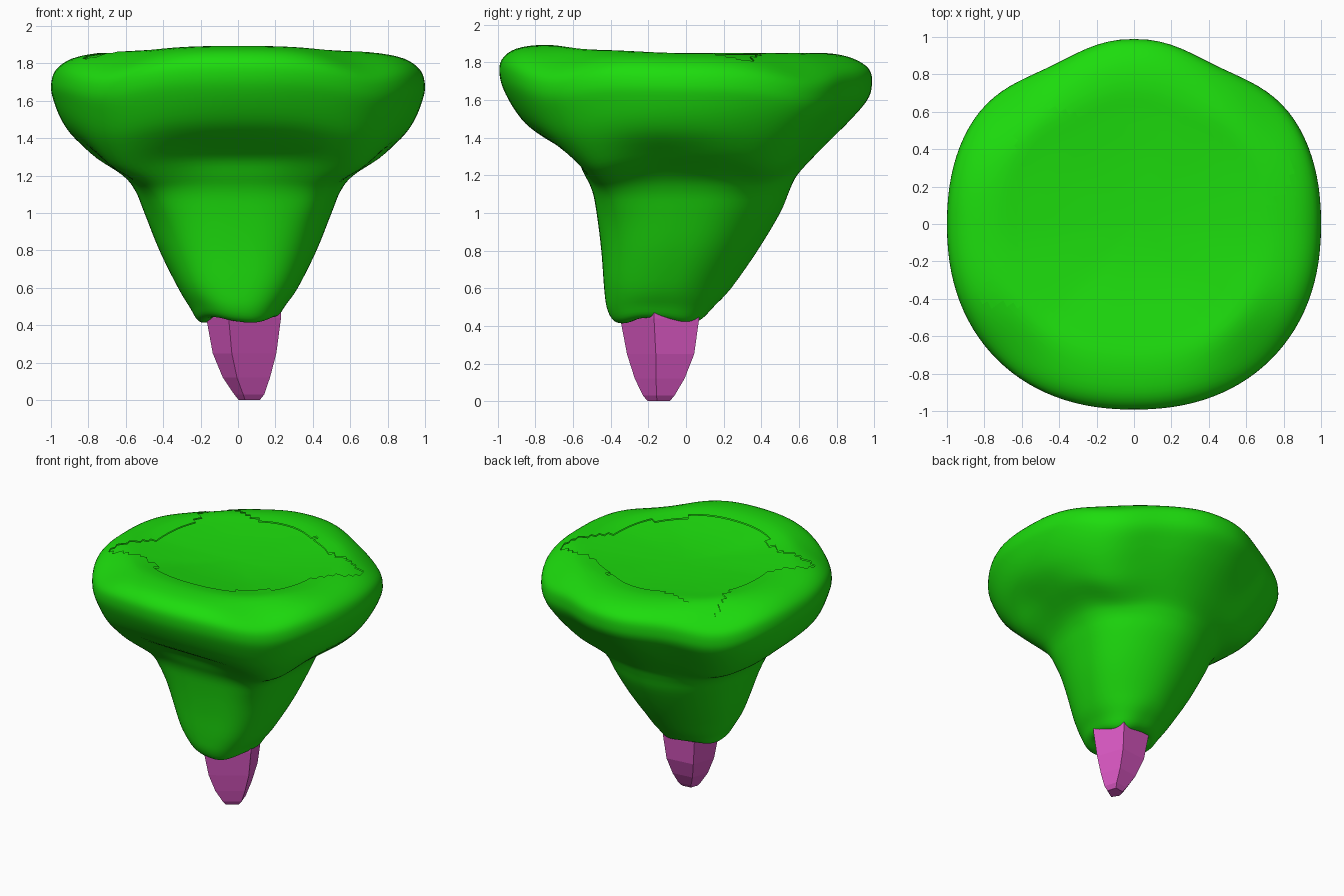
import bpy, bmesh, math

if "Cube" in bpy.data.objects:
    bpy.data.objects.remove(bpy.data.objects["Cube"])

# Section table from the stem hem up over the cap: z, half width in x, front y, back y
SECTIONS = [
    (0.46, 0.10, -0.24, -0.04), (0.43, 0.17, -0.33, 0.04), (0.44, 0.215, -0.385, 0.09),
    (0.50, 0.255, -0.42, 0.15), (0.60, 0.32, -0.435, 0.24), (0.80, 0.42, -0.45, 0.38),
    (1.00, 0.50, -0.475, 0.50), (1.12, 0.55, -0.50, 0.55), (1.20, 0.62, -0.55, 0.59),
    (1.30, 0.78, -0.65, 0.68), (1.40, 0.88, -0.77, 0.78), (1.50, 0.945, -0.88, 0.88),
    (1.60, 0.985, -0.96, 0.965), (1.68, 1.0, -0.99, 0.99), (1.765, 0.975, -0.98, 0.975),
    (1.825, 0.89, -0.90, 0.88), (1.85, 0.75, -0.74, 0.74), (1.84, 0.58, -0.58, 0.58),
    (1.828, 0.38, -0.38, 0.38), (1.822, 0.19, -0.19, 0.19), (1.82, 0.02, -0.02, 0.02),
]
SEGS, STEPS = 112, 4


def smooth(lo, hi, v):
    t = min(1, max(0, (v - lo) / (hi - lo)))
    return t * t * (3 - 2 * t)


def bump(angle, centre, width):
    d = (angle - centre + 180) % 360 - 180
    return math.exp(-(d / width) ** 2)


def spline(i, t):
    n = len(SECTIONS) - 1
    quad = [SECTIONS[min(n, max(0, i + k))] for k in (-1, 0, 1, 2)]
    return [0.5 * (2 * b + (c - a) * t + (2 * a - 5 * b + 4 * c - d) * t * t
                   + (3 * b - a - 3 * c + d) * t ** 3) for a, b, c, d in zip(*quad)]


def surface_point(row, j):
    z, hx, yf, yb = row
    deg = 360 * j / SEGS
    a = math.radians(deg)
    c, s = math.cos(a), math.sin(a)
    cap = smooth(1.15, 1.6, z)
    # slightly squarish cap, boxier front of the stem and rounder back
    n = 2.22 * cap + (1 - cap) * (2.35 - 0.4 * s * smooth(0.45, 0.65, z))
    x = hx * math.copysign(abs(c) ** (2 / n), c)
    hy, cy = (yb - yf) / 2, (yb + yf) / 2
    y = hy * math.copysign(abs(s) ** (2 / n), s)
    # slanted back edges of the cap
    k = 1 - cap * (0.065 * (bump(deg, 64, 20) + bump(deg, 116, 20)) - 0.022 * bump(deg, 90, 18))
    # hollows under the cap at the front and the sides, fuller front corners
    under = math.exp(-((z - 1.30) / 0.09) ** 2)
    k -= under * (0.08 * bump(deg, 270, 26) + 0.05 * bump(deg, 350, 18)
                  + 0.05 * bump(deg, 190, 18))
    k += 0.07 * math.exp(-((z - 1.15) / 0.18) ** 2) * (bump(deg, 225, 18) + bump(deg, 315, 18))
    x, y = x * k, cy + y * k
    # raised front lip, drooping corners and wavy hem
    corner = sum(bump(deg, m, 20) for m in (42, 138, 225, 315))
    rim = math.hypot(x, y)
    lip = 0.05 * smooth(1.45, 1.68, z) * smooth(0.0, 0.95, -y)
    droop = 0.065 * corner * smooth(1.05, 1.35, z) * smooth(0.72, 1.0, rim if z > 1.68 else 1)
    z += lip * (1 - 0.3 * corner) - droop
    z += 0.015 * math.cos(3 * a + 0.6) * (1 - smooth(0.43, 0.62, z))
    return x, y, z


def in_pad(p):
    deg = math.degrees(math.atan2(p.y, p.x))
    reach = 0.62 + 0.28 * (bump(deg, 20, 13) + bump(deg, 135, 12) + bump(deg, 206, 10))
    return p.z > 1.7 and math.hypot(p.x, p.y) < reach


def material(name, rgb):
    m = bpy.data.materials.new(name)
    m.diffuse_color = (*rgb, 1)
    m.use_nodes = True
    m.node_tree.nodes["Principled BSDF"].inputs["Base Color"].default_value = m.diffuse_color
    return m


def finish(bm, name, mat, shade):
    bmesh.ops.recalc_face_normals(bm, faces=bm.faces)
    for f in bm.faces:
        f.smooth = shade
    me = bpy.data.meshes.new(name)
    bm.to_mesh(me)
    bm.free()
    ob = bpy.data.objects.new(name, me)
    me.materials.append(mat)
    bpy.context.collection.objects.link(ob)
    return ob


def loft(rings):
    bm = bmesh.new()
    loops = [[bm.verts.new(p) for p in r] for r in rings]
    n = len(loops[0])
    for lo, hi in zip(loops, loops[1:]):
        for j in range(n):
            bm.faces.new((lo[j], lo[(j + 1) % n], hi[(j + 1) % n], hi[j]))
    bm.faces.new(loops[0][::-1])
    bm.faces.new(loops[-1])
    return bm


green = material("green", (0.012, 0.72, 0.004))
purple = material("purple", (0.72, 0.10, 0.56))

# Green body and the jagged-edged pad on its top, cut from one lofted skin
rows = [spline(i, t / STEPS) for i in range(len(SECTIONS) - 1) for t in range(STEPS)]
rows.append(list(SECTIONS[-1]))
rings = [[surface_point(r, j) for j in range(SEGS)] for r in rows]
for name, want_pad in (("cap_and_stem", False), ("top_pad", True)):
    bm = loft(rings)
    bm.normal_update()
    drop = [f for f in bm.faces
            if (f.normal.z > 0.1 and in_pad(f.calc_center_median())) != want_pad]
    bmesh.ops.delete(bm, geom=drop, context='FACES')
    ob = finish(bm, name, green, True)
    if want_pad:
        ob.location.z = -0.006

# Faceted purple tip: one pentagonal section, scaled and moved towards the point
PENTAGON = [(-0.08, -0.21), (0.20, -0.03), (0.12, 0.21), (-0.13, 0.18), (-0.20, -0.02)]
LEVELS = [(0.0, 0.06, -0.145, 0.28), (0.03, 0.06, -0.145, 0.40), (0.12, 0.045, -0.14, 0.63),
          (0.25, 0.035, -0.135, 0.85), (0.44, 0.03, -0.14, 1.0), (0.52, 0.03, -0.14, 1.0)]
tip = loft([[(cx + s * px, cy + s * py, z) for px, py in PENTAGON]
            for z, cx, cy, s in LEVELS])
finish(tip, "pointed_tip", purple, False)
